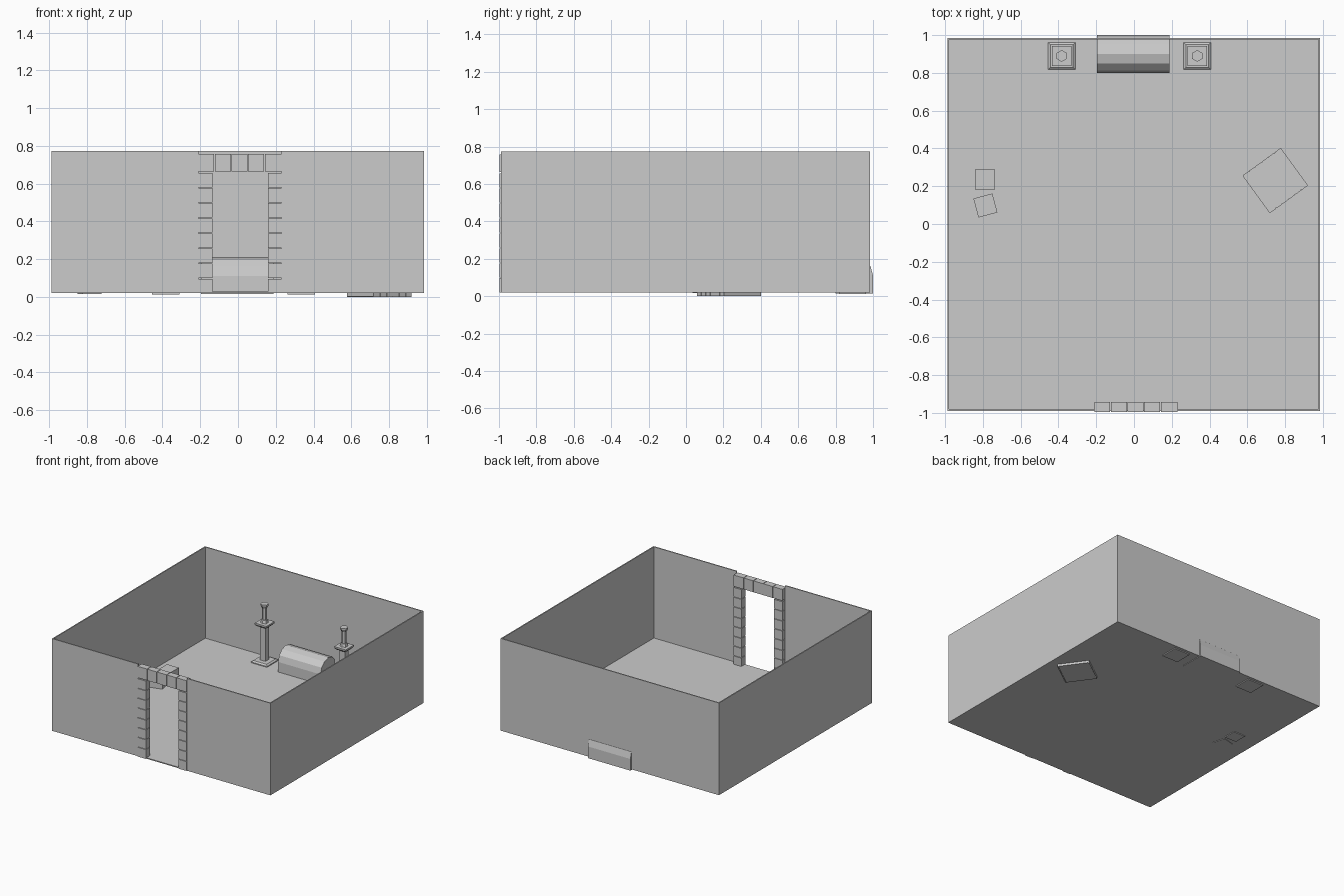
import bpy, bmesh, math
from mathutils import Matrix, Vector

if "Cube" in bpy.data.objects:
    bpy.data.objects.remove(bpy.data.objects["Cube"])


def make(name, bm):
    bmesh.ops.recalc_face_normals(bm, faces=bm.faces)
    me = bpy.data.meshes.new(name)
    bm.to_mesh(me)
    bm.free()
    ob = bpy.data.objects.new(name, me)
    bpy.context.collection.objects.link(ob)
    return ob


def add_box(bm, x0, x1, y0, y1, z0, z1):
    m = Matrix.Translation(((x0 + x1) / 2, (y0 + y1) / 2, (z0 + z1) / 2)) @ \
        Matrix.Diagonal((x1 - x0, y1 - y0, z1 - z0, 1))
    bmesh.ops.create_cube(bm, size=1, matrix=m)


def box(name, *dims):
    bm = bmesh.new()
    add_box(bm, *dims)
    return make(name, bm)


def add_frustum(bm, cx, cy, z0, z1, r0, r1, sides, turn=0.0):
    m = Matrix.Translation((cx, cy, (z0 + z1) / 2)) @ Matrix.Rotation(turn, 4, 'Z')
    bmesh.ops.create_cone(bm, cap_ends=True, segments=sides, radius1=r0,
                          radius2=r1, depth=z1 - z0, matrix=m)


X0, X1, Y0, Y1 = -0.988, 0.986, -0.99, 0.985
FLOOR, TOP, T = 0.02, 0.773, 0.009
D0, D1 = -0.21, 0.23          # doorway gap in the front wall

# Floor and walls
box("floor", X0, X1, Y0, Y1, FLOOR, FLOOR + 0.008)
box("left_wall", X0, X0 + T, Y0, Y1, FLOOR, TOP)
box("right_wall", X1 - T, X1, Y0, Y1, FLOOR, TOP)
box("back_wall", X0 + T, X1 - T, Y1 - T, Y1, FLOOR, TOP)
box("front_wall_left", X0 + T, D0, Y0, Y0 + T, FLOOR, TOP)
box("front_wall_right", D1, X1 - T, Y0, Y0 + T, FLOOR, TOP)

# Stone door surround: two stacked jambs and a lintel row
SY0, SY1 = -0.996, -0.943
for side, a, b in (("left", D0, -0.135), ("right", 0.16, D1)):
    bm = bmesh.new()
    step = 0.08
    for i in range(8):
        z = FLOOR + i * step
        add_box(bm, a, b, SY0, SY1, z, z + step - 0.004)
    make("door_jamb_" + side, bm)
bm = bmesh.new()
w = (D1 - D0) / 5
for i in range(5):
    add_box(bm, D0 + i * w, D0 + (i + 1) * w - (0.004 if i < 4 else 0), SY0, SY1, 0.664, 0.757)
make("door_lintel", bm)

# Round-topped chest against the back wall
bm = bmesh.new()
prof = [(0.8, 0.015)]
for i in range(7):
    a = math.pi * (1 - i / 6)
    prof.append((0.9 + 0.1 * math.cos(a), 0.11 + 0.1 * math.sin(a)))
prof.append((1.0, 0.015))
face = bm.faces.new([bm.verts.new((-0.197, y, z)) for y, z in prof])
ext = bmesh.ops.extrude_face_region(bm, geom=[face], use_keep_orig=True)
bmesh.ops.translate(bm, vec=(0.384, 0, 0),
                    verts=[g for g in ext["geom"] if isinstance(g, bmesh.types.BMVert)])
make("round_top_chest", bm)

# Pedestals, each carrying a six-sided goblet
for side, cx in (("left", -0.383), ("right", 0.335)):
    cy, q, s = 0.89, math.pi / 4, math.sqrt(0.5)
    bm = bmesh.new()
    for z0, z1, w0, w1 in ((0.012, 0.035, 0.144, 0.144), (0.035, 0.045, 0.144, 0.12),
                           (0.045, 0.325, 0.046, 0.046), (0.325, 0.337, 0.085, 0.105),
                           (0.337, 0.35, 0.105, 0.105)):
        add_frustum(bm, cx, cy, z0, z1, w0 * s, w1 * s, 4, q)
    make("pedestal_" + side, bm)
    bm = bmesh.new()
    for z0, z1, r0, r1 in ((0.35, 0.375, 0.03, 0.022), (0.375, 0.47, 0.018, 0.018),
                           (0.47, 0.49, 0.02, 0.031), (0.49, 0.502, 0.031, 0.031)):
        add_frustum(bm, cx, cy, z0, z1, r0, r1, 6)
    make("goblet_" + side, bm)


# Small crates by the left wall
def crate(name, cx, cy, size, z0, height, turn):
    bm = bmesh.new()
    h = size / 2
    add_box(bm, -h, h, -h, h, z0, z0 + height)
    ob = make(name, bm)
    ob.location = (cx, cy, 0)
    ob.rotation_euler.z = math.radians(turn)
    return ob


crate("small_crate_1", -0.79, 0.235, 0.106, 0.014, 0.1, 0)
crate("small_crate_2", -0.787, 0.098, 0.104, 0.016, 0.1, 15)

# Large crate by the right wall, boarded on two faces
bm = bmesh.new()
add_box(bm, -0.125, 0.125, -0.12, 0.12, 0.002, 0.2)
n, bw = 6, 0.25 / 6
for sgn in (-1, 1):
    for i in range(n):
        x = -0.125 + i * bw
        ys = sorted((sgn * 0.115, sgn * 0.123))
        add_box(bm, x + 0.002, x + bw - 0.002, ys[0], ys[1], 0.0, 0.198)
big = make("large_crate", bm)
big.location = (0.748, 0.23, 0)
big.rotation_euler.z = math.radians(36)
